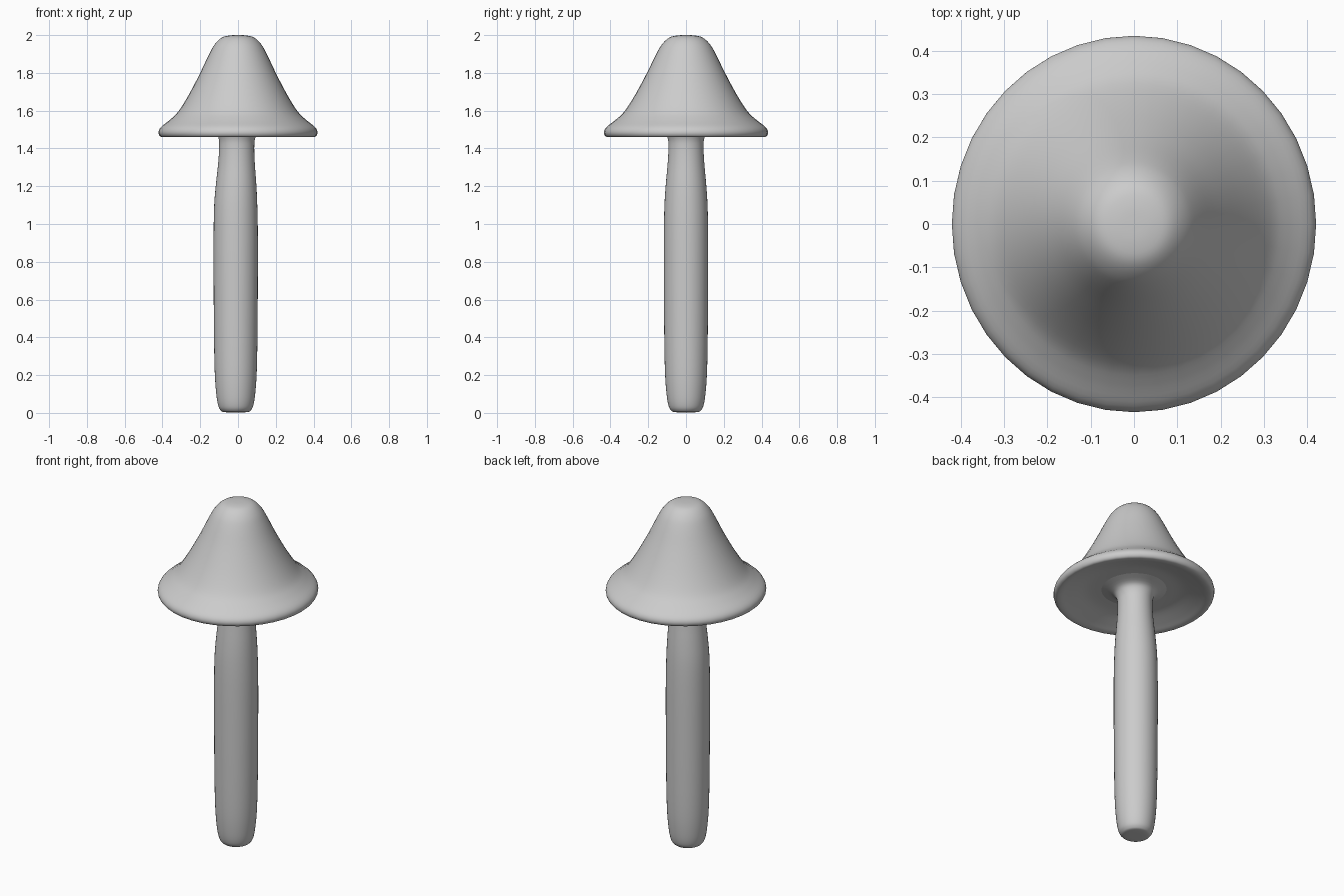
import bpy, bmesh, math
from mathutils import Vector

if "Cube" in bpy.data.objects:
    bpy.data.objects.remove(bpy.data.objects["Cube"])

SEGMENTS = 40


def spline(points, steps=4):
    """Catmull-Rom smoothing of a profile of (radius, z, x offset, y stretch)."""
    pts = [Vector(p) for p in points]
    out = []
    for i in range(len(pts) - 1):
        a, b = pts[max(i - 1, 0)], pts[i]
        c, d = pts[i + 1], pts[min(i + 2, len(pts) - 1)]
        for s in range(steps):
            t = s / steps
            out.append(0.5 * (2 * b + (c - a) * t + (2 * a - 5 * b + 4 * c - d) * t ** 2
                              + (3 * b - a - 3 * c + d) * t ** 3))
    return out + [pts[-1]]


def lathe(name, points):
    """Revolve a smoothed profile; zero radius closes to a pole."""
    bm = bmesh.new()
    rings = []
    for r, z, cx, sy in spline(points):
        if r < 1e-4:
            rings.append([bm.verts.new((cx, 0, z))])
            continue
        rings.append([bm.verts.new((cx + r * math.cos(2 * math.pi * k / SEGMENTS),
                                    r * sy * math.sin(2 * math.pi * k / SEGMENTS), z))
                      for k in range(SEGMENTS)])
    for lo, hi in zip(rings, rings[1:]):
        for k in range(SEGMENTS):
            n = (k + 1) % SEGMENTS
            quad = [lo[k % len(lo)], lo[n % len(lo)], hi[n % len(hi)], hi[k % len(hi)]]
            bm.faces.new(list(dict.fromkeys(quad)))
    bmesh.ops.recalc_face_normals(bm, faces=bm.faces)
    mesh = bpy.data.meshes.new(name)
    bm.to_mesh(mesh)
    bm.free()
    mesh.shade_smooth()
    obj = bpy.data.objects.new(name, mesh)
    bpy.context.collection.objects.link(obj)
    return obj


# Bell-shaped cap: shallow underside, rolled rim, rounded crown
cap = [(0.17, 1.505), (0.25, 1.50), (0.34, 1.475), (0.385, 1.461), (0.411, 1.463),
       (0.421, 1.485), (0.408, 1.513), (0.36, 1.552), (0.315, 1.597), (0.26, 1.685),
       (0.20, 1.80), (0.15, 1.905), (0.12, 1.955), (0.085, 1.987), (0.045, 1.998), (0, 2.0)]
lathe("cap", [(r, z, 0, 1.033) for r, z in cap])

# Stem: rounded foot, slight belly, narrow neck flaring into the cap
stem = [(0, 0.003, -0.012), (0.06, 0.004, -0.012), (0.08, 0.014, -0.012),
        (0.093, 0.04, -0.012), (0.103, 0.10, -0.012), (0.111, 0.21, -0.012),
        (0.115, 0.40, -0.012), (0.117, 0.70, -0.012), (0.117, 0.95, -0.012),
        (0.114, 1.10, -0.012), (0.107, 1.21, -0.01), (0.097, 1.32, -0.008),
        (0.093, 1.40, -0.007), (0.096, 1.45, -0.006), (0.115, 1.485, -0.004),
        (0.17, 1.505, 0)]
lathe("stem", [(r, z, cx, 1.033 if cx == 0 else 1.0) for r, z, cx in stem])
